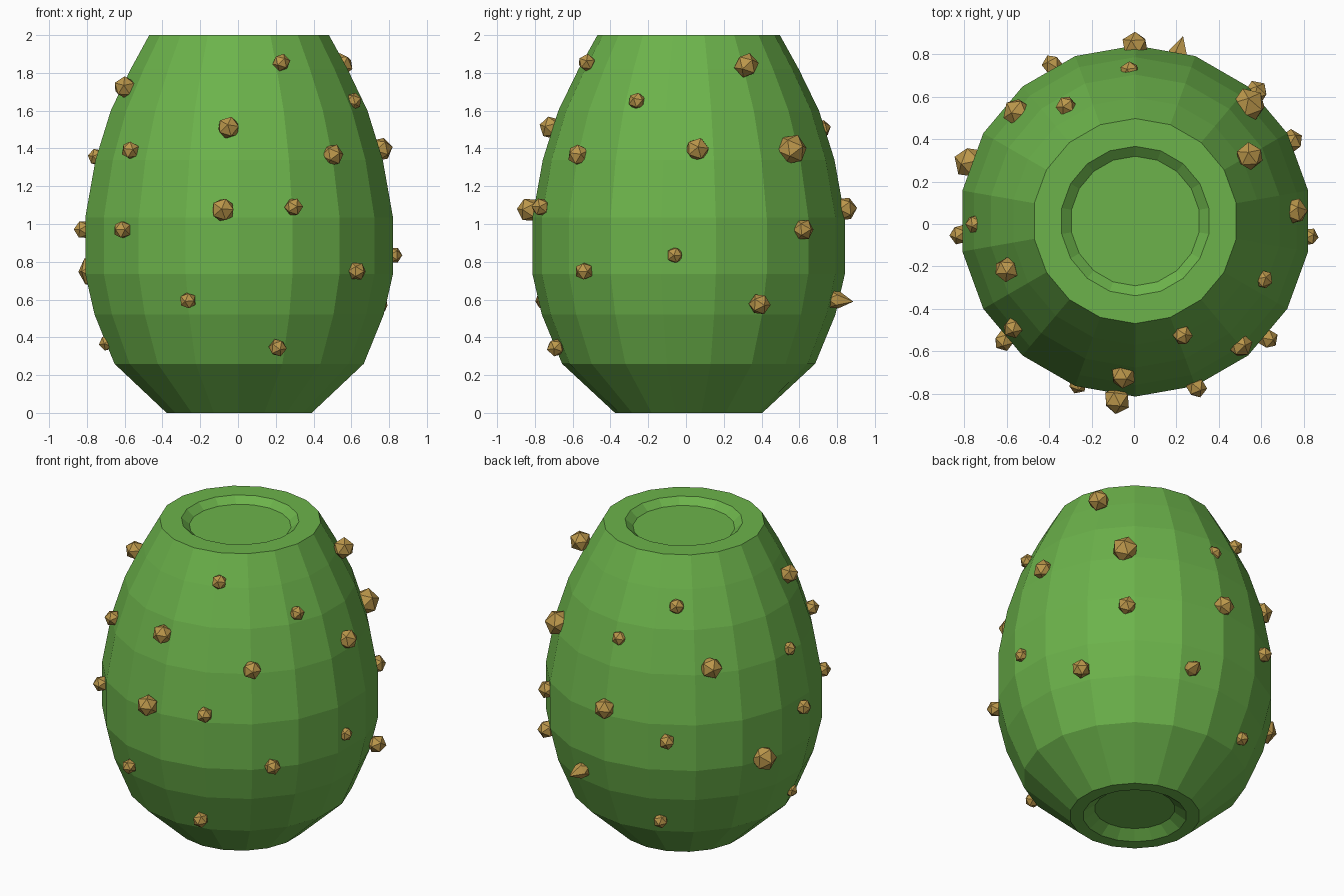
import bpy, bmesh, math
from mathutils import Vector, Matrix

CX, CY, SIDES = 0.006, 0.014, 18


def material(name, rgb):
    m = bpy.data.materials.new(name)
    m.diffuse_color = (*rgb, 1)
    return m


def add_object(name, bm, mat):
    me = bpy.data.meshes.new(name)
    bmesh.ops.recalc_face_normals(bm, faces=bm.faces)
    bm.to_mesh(me)
    bm.free()
    me.materials.append(mat)
    ob = bpy.data.objects.new(name, me)
    bpy.context.collection.objects.link(ob)
    return ob


green = material("green_skin", (0.15, 0.45, 0.07))
brown = material("brown_nub", (0.50, 0.31, 0.07))

# Body: 18-sided lathe with a shallow recess at each end (radius, height)
profile = [(0.24, 0.05), (0.31, 0.0), (0.39, 0.0), (0.67, 0.26), (0.777, 0.52),
           (0.827, 0.735), (0.827, 1.035), (0.772, 1.34), (0.69, 1.60),
           (0.583, 1.82), (0.483, 2.0), (0.352, 2.0), (0.305, 1.96)]
bm = bmesh.new()
rings = []
for r, z in profile:
    rings.append([bm.verts.new((CX + r * math.cos(a), CY + r * math.sin(a), z))
                  for a in (math.pi / 2 + math.tau * i / SIDES for i in range(SIDES))])
for lo, hi in zip(rings, rings[1:]):
    for i in range(SIDES):
        j = (i + 1) % SIDES
        bm.faces.new((lo[i], lo[j], hi[j], hi[i]))
bm.faces.new(rings[0])
bm.faces.new(rings[-1])
add_object("body", bm, green)


# Nubs: small icosahedra half sunk in the skin, pointing outwards
def nub(name, x, y, z, r, tip=0.0):
    bm = bmesh.new()
    bmesh.ops.create_icosphere(bm, subdivisions=1, radius=r)
    if tip:
        max(bm.verts, key=lambda v: v.co.z).co.z = tip
    out = Vector((x - CX, y - CY, 0.3 * (z - 0.88)))
    rot = out.to_track_quat('Z', 'Y').to_matrix().to_4x4()
    bm.transform(Matrix.Translation((x, y, z)) @ rot)
    add_object(name, bm, brown)


right_nubs = [
    (0.23, -0.525, 1.855, 0.048), (0.61, -0.26, 1.65, 0.047), (0.545, 0.32, 1.84, 0.067),
    (0.50, -0.57, 1.365, 0.06), (0.755, 0.06, 1.395, 0.065), (0.54, 0.56, 1.395, 0.083),
    (0.295, -0.77, 1.09, 0.05), (0.575, 0.62, 0.97, 0.058), (0.63, -0.54, 0.75, 0.05),
    (0.825, -0.06, 0.835, 0.045), (0.74, 0.39, 0.575, 0.058), (0.21, -0.69, 0.345, 0.049)]
centre_nubs = [
    (-0.05, -0.715, 1.51, 0.062), (-0.08, -0.83, 1.075, 0.066),
    (-0.02, 0.72, 1.505, 0.048), (0.005, 0.84, 1.08, 0.066)]
left_nubs = [
    (-0.60, -0.215, 1.725, 0.06), (-0.57, -0.49, 1.39, 0.05), (-0.75, 0.0, 1.355, 0.046),
    (-0.612, -0.55, 0.97, 0.05), (-0.82, -0.05, 0.97, 0.05), (-0.77, 0.29, 0.75, 0.08),
    (-0.265, -0.755, 0.595, 0.046), (-0.695, -0.10, 0.37, 0.043), (-0.28, 0.665, 0.35, 0.047),
    (-0.55, 0.525, 1.375, 0.07), (-0.32, 0.555, 1.73, 0.05), (-0.385, 0.75, 0.93, 0.05)]
for side, group in (("right", right_nubs), ("centre", centre_nubs), ("left", left_nubs)):
    for i, p in enumerate(group, 1):
        nub(f"{side}_nub_{i}", *p)

# The single pointed nub at the back
nub("pointed_nub", 0.205, 0.785, 0.60, 0.052, tip=0.105)
